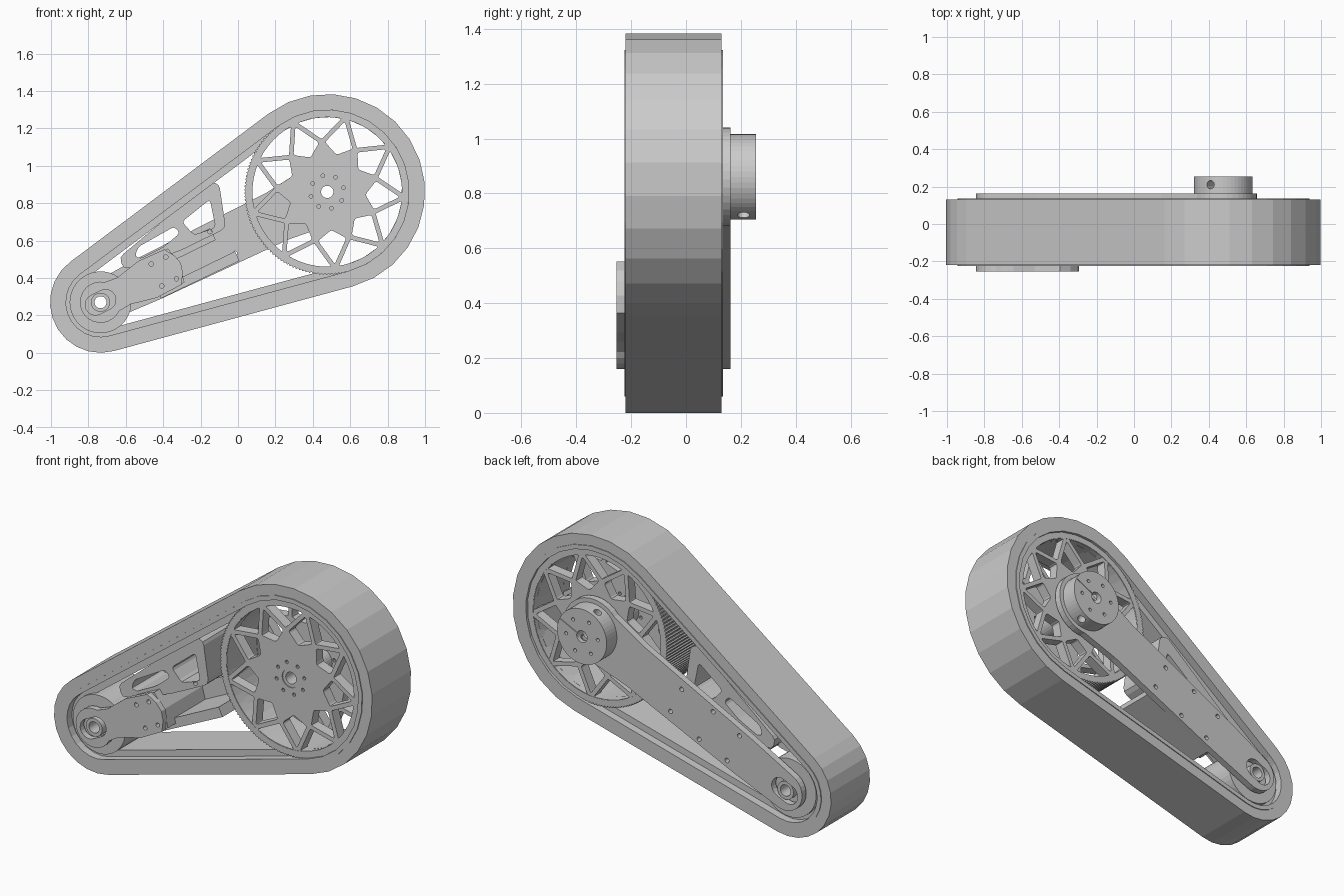
import bpy, bmesh, math
from mathutils import Vector, Matrix

if "Cube" in bpy.data.objects:
    bpy.data.objects.remove(bpy.data.objects["Cube"])

BIG, SMALL = Vector((0.477, 0.86)), Vector((-0.735, 0.27))
AXIS = (BIG - SMALL).normalized()
PERP = Vector((-AXIS.y, AXIS.x))
LENGTH = (BIG - SMALL).length
PHI = math.atan2(AXIS.y, AXIS.x)


def polar(c, r, a):
    return Vector((c[0] + r * math.cos(a), c[1] + r * math.sin(a)))


def circle(c, r, n=32):
    return [polar(c, r, 2 * math.pi * i / n) for i in range(n)]


def arc(c, r, a0, a1, n):
    return [polar(c, r, a0 + (a1 - a0) * i / n) for i in range(n + 1)]


def uv(u, v):
    """Point given along / across the line joining the two axles."""
    return SMALL + AXIS * u + PERP * v


def belt_loop(off):
    """Outline of the belt, moved inwards by off."""
    tilt = math.asin((0.523 - 0.27) / LENGTH)
    up, low = PHI + math.pi / 2 + tilt, PHI - math.pi / 2 - tilt
    return (arc(BIG, 0.523 - off, low, up, 15)
            + arc(SMALL, 0.27 - off, up, low + 2 * math.pi, 11))


def slot(c, half, r, n=10):
    return (arc(c + AXIS * half, r, PHI - math.pi / 2, PHI + math.pi / 2, n)
            + arc(c - AXIS * half, r, PHI + math.pi / 2, PHI + 1.5 * math.pi, n))


def inset(poly, d):
    """Shrink a counter-clockwise convex polygon by d."""
    out, n = [], len(poly)
    for i in range(n):
        a, b, c = poly[i - 1], poly[i], poly[(i + 1) % n]
        e, f = (b - a).normalized(), (c - b).normalized()
        n1, n2 = Vector((-e.y, e.x)), Vector((-f.y, f.x))
        out.append(b + (n1 + n2) * d / (1 + n1.dot(n2)))
    return out


def rounded(poly, r):
    """Cut every corner with a short three-point curve."""
    out, n = [], len(poly)
    for i in range(n):
        a, b, c = (Vector(poly[(i + k) % n]) for k in (-1, 0, 1))
        s = min(r, (a - b).length * 0.4, (c - b).length * 0.4)
        p, q = b + (a - b).normalized() * s, b + (c - b).normalized() * s
        out += [p, p * 0.25 + b * 0.5 + q * 0.25, q]
    return out


def plate(name, loops, y0, y1):
    """Extrude an x-z outline (first loop) with holes (other loops) from y0 to y1."""
    cu = bpy.data.curves.new(name, 'CURVE')
    cu.dimensions, cu.fill_mode, cu.extrude = '2D', 'BOTH', (y1 - y0) / 2
    for lp in loops:
        sp = cu.splines.new('POLY')
        sp.points.add(len(lp) - 1)
        for pt, co in zip(sp.points, lp):
            pt.co = (co[0], co[1], 0, 1)
        sp.use_cyclic_u = True
    tmp = bpy.data.objects.new(name, cu)
    bpy.context.collection.objects.link(tmp)
    bpy.context.view_layer.update()
    me = bpy.data.meshes.new_from_object(
        tmp.evaluated_get(bpy.context.evaluated_depsgraph_get()))
    bpy.data.objects.remove(tmp)
    me.transform(Matrix.Translation((0, (y0 + y1) / 2, 0)) @ Matrix.Rotation(math.pi / 2, 4, 'X'))
    bm = bmesh.new()
    bm.from_mesh(me)
    bmesh.ops.remove_doubles(bm, verts=bm.verts, dist=1e-5)
    bmesh.ops.recalc_face_normals(bm, faces=bm.faces)
    for f in bm.faces:
        f.smooth = False
    bm.to_mesh(me)
    bm.free()
    ob = bpy.data.objects.new(name, me)
    bpy.context.collection.objects.link(ob)
    return ob


def cut(ob, cutter):
    mod = ob.modifiers.new('cut', 'BOOLEAN')
    mod.operation, mod.solver, mod.object = 'DIFFERENCE', 'EXACT', cutter
    bpy.context.view_layer.objects.active = ob
    bpy.ops.object.modifier_apply(modifier='cut')
    bpy.data.objects.remove(cutter)


# Belt: tread, slightly proud lip, and narrower inner drive band
plate('belt_tread', [belt_loop(0), belt_loop(0.07)], -0.22, 0.13)
plate('belt_lip', [belt_loop(0.06), belt_loop(0.085)], -0.225, 0.135)
plate('drive_band', [belt_loop(0.08), belt_loop(0.122)], -0.18, 0.09)

# Large wheel: toothed rim, two pierced faces, hub
N, TEETH = 9, 150
teeth = []
s = 2 * math.pi / TEETH
for i in range(TEETH):
    teeth += [polar(BIG, r, s * (i + k)) for r, k in
              ((0.437, 0), (0.443, 0.2), (0.443, 0.5), (0.437, 0.7))]
plate('wheel_rim', [teeth, circle(BIG, 0.402, 64)], -0.212, 0.12)

step = 2 * math.pi / N
windows = []
for i in range(N):
    a = step * i + math.radians(36)
    cross_r = 0.268
    node, nxt = polar(BIG, 0.412, a), polar(BIG, 0.412, a + step)
    right, left = polar(BIG, cross_r, a - step / 2), polar(BIG, cross_r, a + step / 2)
    rim = arc(BIG, 0.412, a, a + step, 6)
    windows.append(rounded(inset([left] + rim, 0.012), 0.006))
    windows.append(rounded(inset([polar(BIG, 0.19, a), right, node, left], 0.012), 0.012))
bolts = [circle(polar(BIG, 0.09, math.radians(45 * i + 15)), 0.01, 10) for i in range(8)]
for name, y0, y1 in (('wheel_front_face', -0.21, -0.15), ('wheel_back_face', 0.06, 0.118)):
    plate(name, [circle(BIG, 0.405, 64), circle(BIG, 0.052)] + windows + bolts, y0, y1)
plate('wheel_hub', [circle(BIG, 0.075), circle(BIG, 0.052)], -0.16, 0.13)
plate('wheel_axle', [circle(BIG, 0.053), circle(BIG, 0.033)], -0.205, 0.2)

# Small pulley with its hollow axle
plate('small_pulley', [circle(SMALL, 0.165, 40), circle(SMALL, 0.05)], -0.2, 0.115)
plate('pulley_axle', [circle(SMALL, 0.051), circle(SMALL, 0.032)], -0.245, 0.155)

# Back arm: round ends, slotted for the pulley axle
half = math.pi / 2
arm = (arc(BIG, 0.18, PHI - 2.0, PHI + 2.0, 24)
       + [uv(LENGTH - 0.3, 0.138), uv(0.3, 0.125)]
       + arc(SMALL, 0.11, PHI + half, PHI + 3 * half, 14)
       + [uv(0.3, -0.125), uv(LENGTH - 0.3, -0.138)])
arm_bolts = [circle(uv(u, s * v), 0.013, 12)
             for u, v in ((0.36, 0.09), (0.55, 0.1), (0.76, 0.08)) for s in (-1, 1)]
plate('back_arm', [arm, slot(SMALL, 0.03, 0.055), circle(BIG, 0.053)] + arm_bolts, 0.125, 0.163)

# Front pulley support plate
support = ([uv(0.14, -0.08), uv(0.28, -0.11), uv(0.43, -0.105), uv(0.465, -0.05),
            uv(0.478, 0), uv(0.465, 0.05), uv(0.43, 0.105), uv(0.28, 0.11), uv(0.14, 0.08)]
           + arc(SMALL, 0.11, PHI + 0.9, PHI + 2 * math.pi - 0.9, 18))
support_bolts = [circle(uv(u, v), 0.012, 12) for u in (0.333, 0.42) for v in (-0.065, 0.065)]
plate('front_support_plate', [support, slot(SMALL, 0.03, 0.055)] + support_bolts, -0.253, -0.218)

# Spacer block, lower bar and pierced upper bracket between plate and arm
block = [uv(0.29, -0.1), uv(0.45, -0.1), uv(0.47, 0), uv(0.45, 0.1), uv(0.29, 0.1)]
plate('spacer_block', [block], -0.22, 0.13)
plate('lower_bar', [[uv(0.3, -0.123), uv(0.765, -0.126), uv(0.765, -0.07), uv(0.3, -0.07)]],
      -0.15, 0.13)
bracket = [(-0.635, 0.51), (-0.15, 0.915), (-0.1, 0.9), (-0.065, 0.665),
           (-0.31, 0.545), (-0.61, 0.445)]
window_1 = [(-0.55, 0.515), (-0.535, 0.565), (-0.34, 0.675), (-0.31, 0.64),
            (-0.40, 0.565), (-0.52, 0.505)]
window_2 = [(-0.30, 0.70), (-0.15, 0.82), (-0.12, 0.67), (-0.235, 0.63)]
plate('upper_bracket', [rounded(bracket, 0.03), rounded(window_1, 0.02),
                        rounded(window_2, 0.02), circle((-0.15, 0.648), 0.012, 12)], -0.17, 0.1)
plate('bracket_foot', [[uv(0.3, 0.03), uv(0.7, 0.03), uv(0.7, 0.1), uv(0.3, 0.1)]], 0.09, 0.13)

# Clamp collar behind the arm: bolt holes, a cross hole and a shallow slit
collar_bolts = [circle(polar(BIG, 0.1, PHI + math.radians(60 * i + 30)), 0.01, 12)
                for i in range(6)]
collar = plate('clamp_collar', [circle(BIG, 0.156, 48), circle(BIG, 0.033)] + collar_bolts,
               0.16, 0.255)
bpy.ops.mesh.primitive_cylinder_add(vertices=20, radius=0.022, depth=0.5,
                                    location=(BIG.x, 0.21, BIG.y), rotation=(0, -PHI, 0))
cross_hole = bpy.context.object
cross_hole.hide_render = True
cut(collar, cross_hole)
slit = plate('slit_cutter', [[BIG + AXIS * u + PERP * v for u, v in
                              ((0.02, -0.002), (0.15, -0.002), (0.15, 0.002), (0.02, 0.002))]],
             0.245, 0.27)
slit.hide_render = True
cut(collar, slit)
